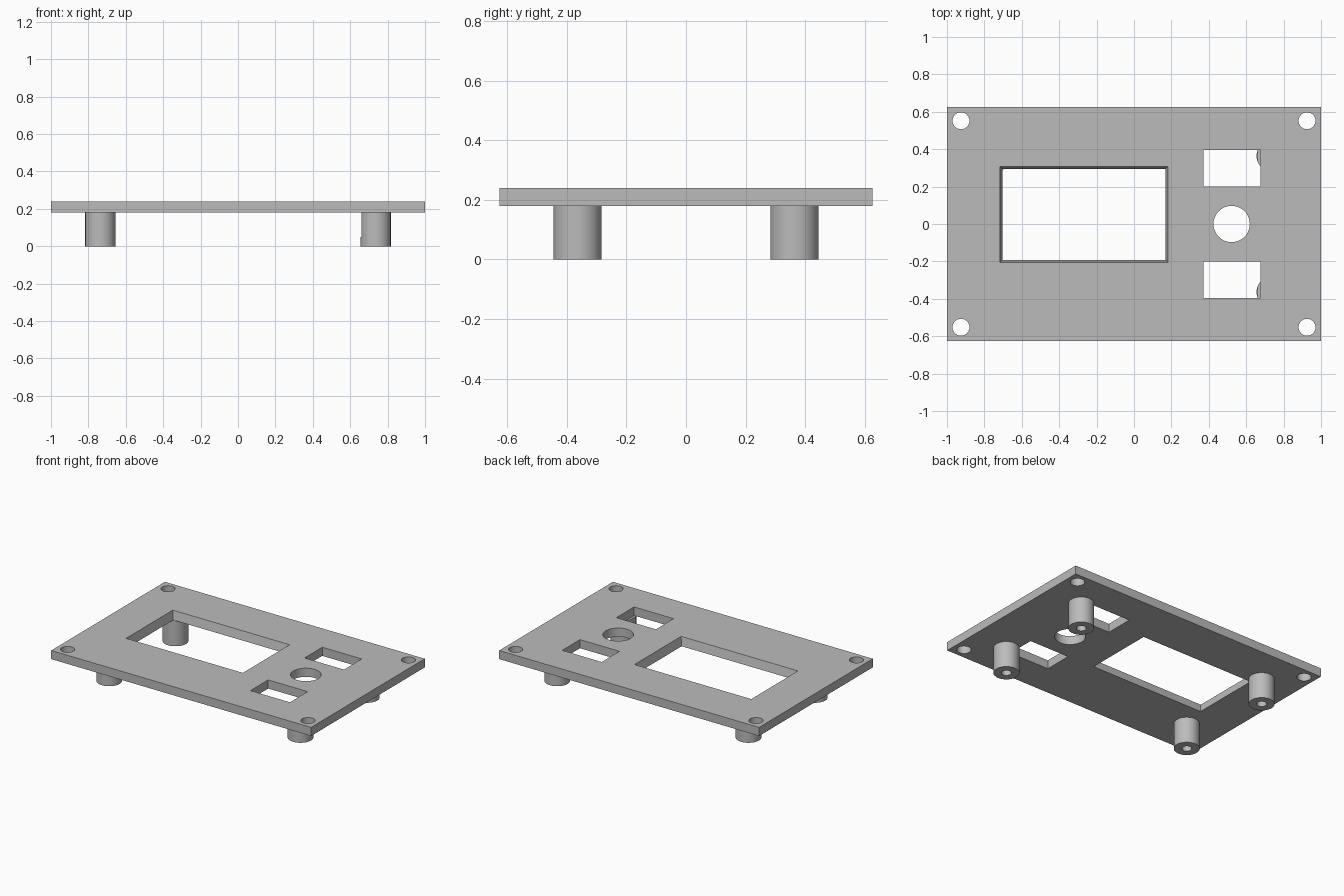
import bpy
import bmesh
from mathutils import Vector

default_cube = bpy.data.objects.get("Cube")
if default_cube:
    bpy.data.objects.remove(default_cube)

PLATE_LOW, PLATE_HIGH = 0.18, 0.24
POST_X, POST_Y, POST_R = 0.736, 0.364, 0.081
HOLE_X, HOLE_Y = 0.925, 0.552
GAP = 0.02

grey = bpy.data.materials.new("light grey")
grey.use_nodes = True
colour = (0.5, 0.5, 0.5, 1)
grey.diffuse_color = colour
grey.node_tree.nodes["Principled BSDF"].inputs["Base Color"].default_value = colour


def make(name, bm):
    mesh = bpy.data.meshes.new(name)
    bmesh.ops.recalc_face_normals(bm, faces=bm.faces)
    bm.to_mesh(mesh)
    bm.free()
    obj = bpy.data.objects.new(name, mesh)
    mesh.materials.append(grey)
    bpy.context.collection.objects.link(obj)
    return obj


def box(name, x0, x1, y0, y1, z0, z1, flare=0):
    """Box between limits; flare widens its top on every side."""
    bm = bmesh.new()
    bmesh.ops.create_cube(bm, size=1)
    for v in bm.verts:
        f = flare if v.co.z > 0 else 0
        v.co = Vector((x1 + f if v.co.x > 0 else x0 - f,
                       y1 + f if v.co.y > 0 else y0 - f,
                       z1 if v.co.z > 0 else z0))
    return make(name, bm)


def cylinder(name, x, y, r, z0, z1):
    bm = bmesh.new()
    bmesh.ops.create_cone(bm, cap_ends=True, segments=48, radius1=r, radius2=r, depth=z1 - z0)
    bmesh.ops.translate(bm, verts=bm.verts, vec=(x, y, (z0 + z1) / 2))
    return make(name, bm)


def cut(target, cutters):
    """Cut the shapes out of the target, then remove them."""
    bpy.context.view_layer.objects.active = target
    for cutter in cutters:
        mod = target.modifiers.new("cut", "BOOLEAN")
        mod.operation = "DIFFERENCE"
        mod.solver = "EXACT"
        mod.object = cutter
        bpy.ops.object.modifier_apply(modifier=mod.name)
        bpy.data.objects.remove(cutter)


def soften(obj):
    bpy.ops.object.select_all(action="DESELECT")
    obj.select_set(True)
    bpy.context.view_layer.objects.active = obj
    bpy.ops.object.shade_smooth_by_angle()


# Panel plate with its openings
low, high = PLATE_LOW - GAP, PLATE_HIGH + GAP
plate = box("panel_plate", -1, 1, -0.625, 0.625, PLATE_LOW, PLATE_HIGH)
openings = [
    # display window, wider at the top
    box("window_cutter", -0.699, 0.163, -0.187, 0.289, low, high, flare=0.023),
    # round button hole
    cylinder("button_cutter", 0.522, 0, 0.097, low, high),
    # two switch slots
    box("slot_cutter", 0.372, 0.676, 0.2, 0.395, low, high),
    box("slot_cutter", 0.372, 0.676, -0.395, -0.2, low, high),
]
for sx in (-1, 1):
    for sy in (-1, 1):
        # corner screw holes
        openings.append(cylinder("screw_cutter", sx * HOLE_X, sy * HOLE_Y, 0.045, low, high))
cut(plate, openings)
soften(plate)

# Four hollow posts below the plate
for sx, side in ((-1, "right"), (1, "left")):
    for sy, end in ((-1, "front"), (1, "back")):
        x, y = sx * POST_X, sy * POST_Y
        post = cylinder(f"{end}_{side}_post", x, y, POST_R, 0, PLATE_LOW)
        cutters = [cylinder("bore_cutter", x, y, 0.031, -GAP, 0.16)]
        if sx > 0:
            # shallow clearance beside the switch slot
            y0, y1 = sorted((sy * 0.2, sy * 0.4))
            cutters.append(box("clearance_cutter", 0.5, 0.66, y0, y1, 0.05, high))
        cut(post, cutters)
        soften(post)
